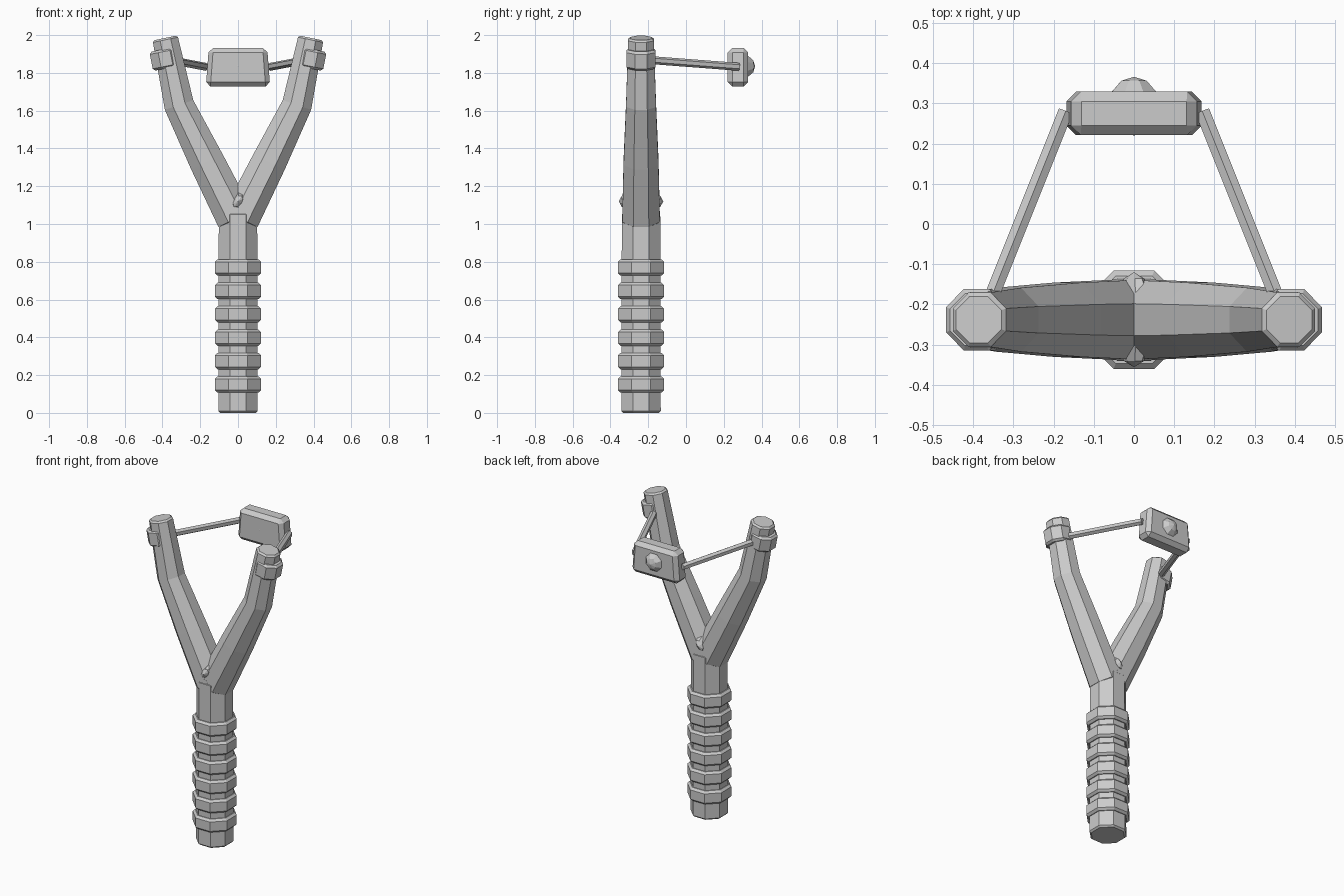
import bpy, bmesh, math
from mathutils import Vector, Matrix

if "Cube" in bpy.data.objects:
    bpy.data.objects.remove(bpy.data.objects["Cube"], do_unlink=True)

grey = bpy.data.materials.new("plain grey")
grey.use_nodes = True
colour = (0.6, 0.6, 0.6, 1)
grey.diffuse_color = colour
grey.node_tree.nodes["Principled BSDF"].inputs["Base Color"].default_value = colour

FRAME_Y = -0.238
SIDES = 8


def finish(name, bm, bevel=0):
    bmesh.ops.recalc_face_normals(bm, faces=bm.faces)
    mesh = bpy.data.meshes.new(name)
    bm.to_mesh(mesh)
    bm.free()
    mesh.materials.append(grey)
    ob = bpy.data.objects.new(name, mesh)
    bpy.context.collection.objects.link(ob)
    if bevel:
        mod = ob.modifiers.new("bevel", "BEVEL")
        mod.width = bevel
        mod.segments = 1
        mod.limit_method = "ANGLE"
        mod.angle_limit = math.radians(60)
    return ob


def loft(name, path, bevel=0, sides=SIDES):
    """Closed tube through (point, radius) stations, mitred at the bends."""
    bm = bmesh.new()
    points = [Vector(p) for p, r in path]
    rings = []
    for i, (p, r) in enumerate(path):
        steps = [b - a for a, b in zip(points, points[1:])][max(i - 1, 0):i + 1]
        along = sum((s.normalized() for s in steps), Vector()).normalized()
        hint = Vector((0, 1, 0)) if abs(along.y) < 0.7 else Vector((0, 0, 1))
        side = hint.cross(along).normalized()
        other = along.cross(side)
        turns = [math.tau * (k + 0.5) / sides for k in range(sides)]
        rings.append([bm.verts.new(points[i] + r * (side * math.cos(t) + other * math.sin(t)))
                      for t in turns])
    for low, high in zip(rings, rings[1:]):
        for k in range(sides):
            n = (k + 1) % sides
            bm.faces.new((low[k], low[n], high[n], high[k]))
    bm.faces.new(rings[0])
    bm.faces.new(rings[-1])
    return finish(name, bm, bevel)


def pebble(name, centre, size, tilt):
    """Coarse rounded lump."""
    bm = bmesh.new()
    matrix = (Matrix.Translation(centre) @ Matrix.Rotation(tilt, 4, "Y")
              @ Matrix.Diagonal((*size, 1)) @ Matrix.Rotation(math.pi / 2, 4, "X"))
    bmesh.ops.create_uvsphere(bm, u_segments=8, v_segments=6, radius=1, matrix=matrix)
    return finish(name, bm)


# Handle with six grip rings
loft("handle", [((0, FRAME_Y, 0), 0.113), ((0, FRAME_Y, 1.06), 0.110)], 0.01)
for i in range(6):
    z = 0.15 + 0.124 * i
    loft(f"grip_ring_{i + 1}", [((0, FRAME_Y, z - 0.043), 0.132),
                               ((0, FRAME_Y, z + 0.043), 0.132)], 0.013)

# Fork arms, tip collars and elastic cords
for side, s in (("left", 1), ("right", -1)):
    loft(f"{side}_fork_arm", [((s * 0.01, FRAME_Y, 1.02), 0.108),
                              ((s * 0.165, FRAME_Y, 1.33), 0.100),
                              ((s * 0.312, FRAME_Y, 1.63), 0.086),
                              ((s * 0.386, FRAME_Y, 1.985), 0.073)], 0.01)
    loft(f"{side}_collar", [((s * 0.374, FRAME_Y, 1.825), 0.083),
                            ((s * 0.394, FRAME_Y, 1.925), 0.083)], 0.012)
    loft(f"{side}_cord", [((s * 0.358, -0.19, 1.868), 0.021),
                          ((s * 0.17, 0.28, 1.832), 0.021)], 0, 6)

# Pouch, narrower towards its top
bm = bmesh.new()
bmesh.ops.create_cube(bm, size=1, matrix=Matrix.Translation((0, 0.275, 1.83))
                      @ Matrix.Diagonal((0.34, 0.108, 0.205, 1)))
for v in bm.verts:
    if v.co.z > 1.83:
        v.co.x *= 0.91
finish("pouch", bm, 0.024)

# Rounded stone in the pouch and knot in the fork
pebble("pouch_stone", (0, 0.293, 1.835), (0.068, 0.073, 0.068), 0.4)
pebble("fork_knot", (0, FRAME_Y, 1.12), (0.04, 0.118, 0.07), 0.6)
